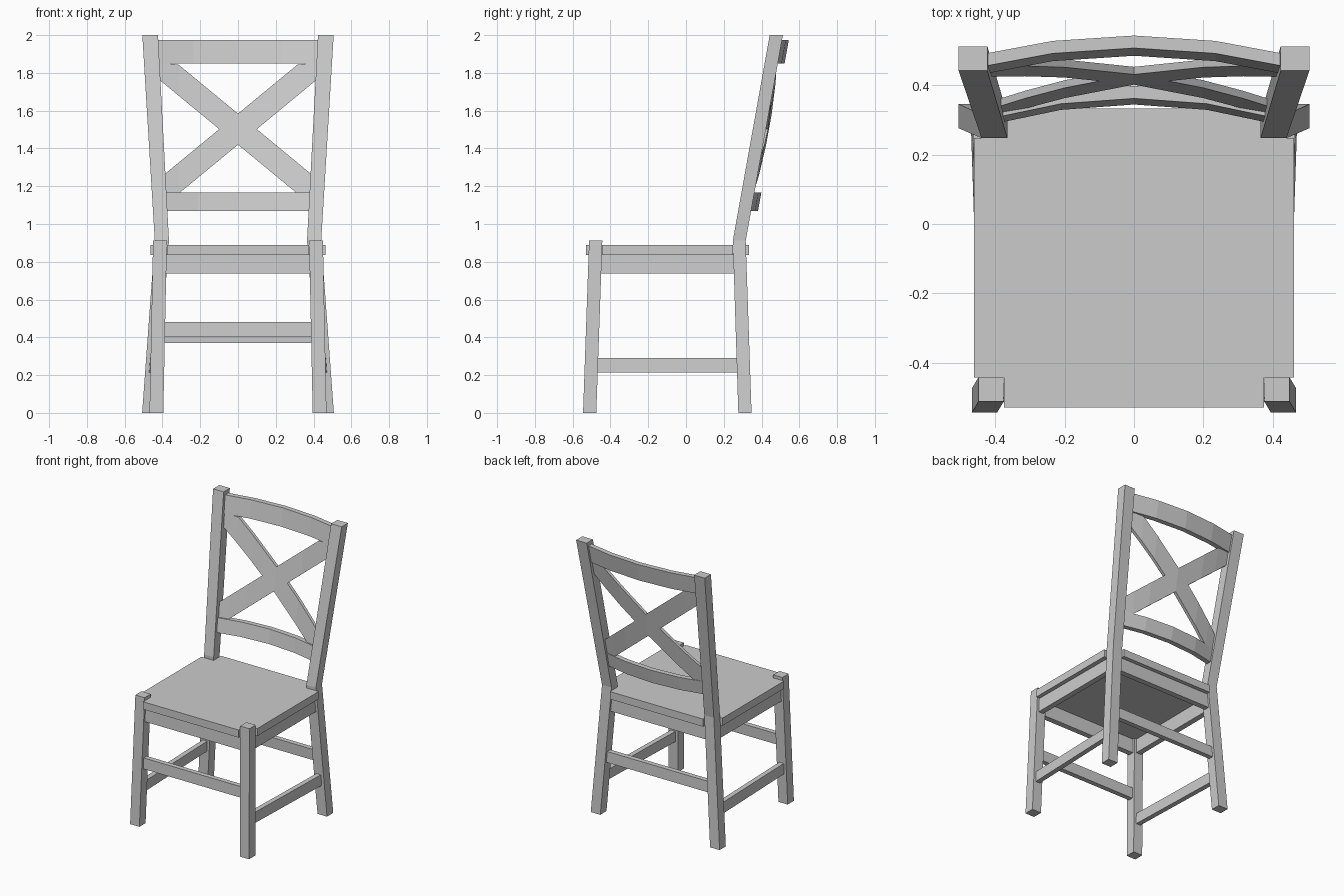
import bpy

if "Cube" in bpy.data.objects:
    bpy.data.objects.remove(bpy.data.objects["Cube"])


def make(name, verts, faces):
    me = bpy.data.meshes.new(name)
    me.from_pydata(verts, [], faces)
    ob = bpy.data.objects.new(name, me)
    bpy.context.collection.objects.link(ob)
    return ob


def loft(name, rings):
    """Closed solid through matching rings of points."""
    n = len(rings[0])
    verts = [p for r in rings for p in r]
    faces = [tuple(range(n))[::-1], tuple(range(len(verts) - n, len(verts)))]
    for k in range(len(rings) - 1):
        a, b = k * n, (k + 1) * n
        for i in range(n):
            j = (i + 1) % n
            faces.append((a + i, a + j, b + j, b + i))
    return make(name, verts, faces)


# Leg sections: z, x centre, y centre, x width, y depth
FRONT = [(0, 0.432, -0.51, 0.073, 0.07), (0.912, 0.413, -0.478, 0.073, 0.07)]
BACK = [(0, 0.47, 0.312, 0.075, 0.07), (0.912, 0.403, 0.282, 0.075, 0.068),
        (2.0, 0.465, 0.478, 0.083, 0.07)]


def leg(name, sections, side):
    rings = []
    for z, x, y, w, d in sections:
        ring = [(side * (x + i * w / 2), y + j * d / 2, z)
                for i, j in ((-1, -1), (1, -1), (1, 1), (-1, 1))]
        rings.append(ring if side > 0 else ring[::-1])
    loft(name, rings)


def leg_centre(sections, z):
    (z0, x0, y0, *_), (z1, x1, y1, *_) = sections[:2]
    t = (z - z0) / (z1 - z0)
    return x0 + t * (x1 - x0), y0 + t * (y1 - y0)


def cross_rail(name, sections, z0, z1, t):
    """Rail running left to right between a pair of legs."""
    xa, ya = leg_centre(sections, z0)
    xb, yb = leg_centre(sections, z1)
    loft(name, [[(s * xa, ya - t / 2, z0), (s * xa, ya + t / 2, z0),
                 (s * xb, yb + t / 2, z1), (s * xb, yb - t / 2, z1)] for s in (-1, 1)])


def side_rail(name, side, z0, z1, t):
    """Rail running front to back between the legs of one side."""
    rings = []
    for sec in (FRONT, BACK):
        (xa, ya), (xb, yb) = leg_centre(sec, z0), leg_centre(sec, z1)
        ring = [(side * (xa + t / 2), ya, z0), (side * (xa - t / 2), ya, z0),
                (side * (xb - t / 2), yb, z1), (side * (xb + t / 2), yb, z1)]
        rings.append(ring[::-1] if side > 0 else ring)
    loft(name, rings[::1] if side < 0 else [r[::-1] for r in rings][::-1])


def back_panel(name, columns, half, bow, t):
    """Bowed board in the reclined back; columns are (x, z low, z high)."""
    rings = []
    for x, lo, hi in columns:
        off = bow * (1 - (x / half) ** 2)
        y = [0.282 + 0.18 * (z - 0.912) + off for z in (lo, hi)]
        rings.append([(x, y[0] - t / 2, lo), (x, y[0] + t / 2, lo),
                      (x, y[1] + t / 2, hi), (x, y[1] - t / 2, hi)])
    loft(name, rings)


# Legs, side aprons and side stretchers
for side, tag in ((-1, "left"), (1, "right")):
    leg("front_leg_" + tag, FRONT, side)
    leg("back_leg_" + tag, BACK, side)
    side_rail("side_apron_" + tag, side, 0.737, 0.838, 0.04)
    side_rail("side_stretcher_" + tag, side, 0.215, 0.29, 0.035)

# Front and back aprons and stretchers
cross_rail("front_apron", FRONT, 0.737, 0.838, 0.04)
cross_rail("back_apron", BACK, 0.737, 0.838, 0.04)
cross_rail("front_stretcher", FRONT, 0.403, 0.48, 0.035)
cross_rail("back_stretcher", BACK, 0.37, 0.447, 0.035)

# Seat board notched around the four legs
half = [(0.376, -0.53), (0.376, -0.443), (0.462, -0.443),
        (0.462, 0.248), (0.366, 0.248), (0.366, 0.333)]
outline = half + [(-x, y) for x, y in reversed(half)]
loft("seat", [[(x, y, z) for x, y in outline] for z in (0.836, 0.89)])

# Bowed back rails
for name, h, lo, hi in (("top_rail", 0.435, 1.85, 1.974), ("lower_back_rail", 0.39, 1.068, 1.166)):
    back_panel(name, [(x * h, lo, hi) for x in (-1, -0.54, 0, 0.54, 1)], h, 0.053, 0.036)

# Crossed slats, trimmed to the rails
for s, tag in ((1, "rising"), (-1, "falling")):
    cols = []
    for x in (-0.41, -0.315, -0.2, 0, 0.2, 0.315, 0.42):
        mid = 1.502 + 0.825 * x
        cols.append((s * x, max(mid - 0.082, 1.16), min(mid + 0.082, 1.855)))
    back_panel("cross_slat_" + tag, cols[::s], 0.42, 0.04, 0.022)

# Make every face point outward
import bmesh
for ob in bpy.data.objects:
    bm = bmesh.new()
    bm.from_mesh(ob.data)
    bmesh.ops.recalc_face_normals(bm, faces=bm.faces)
    bm.to_mesh(ob.data)
    bm.free()
